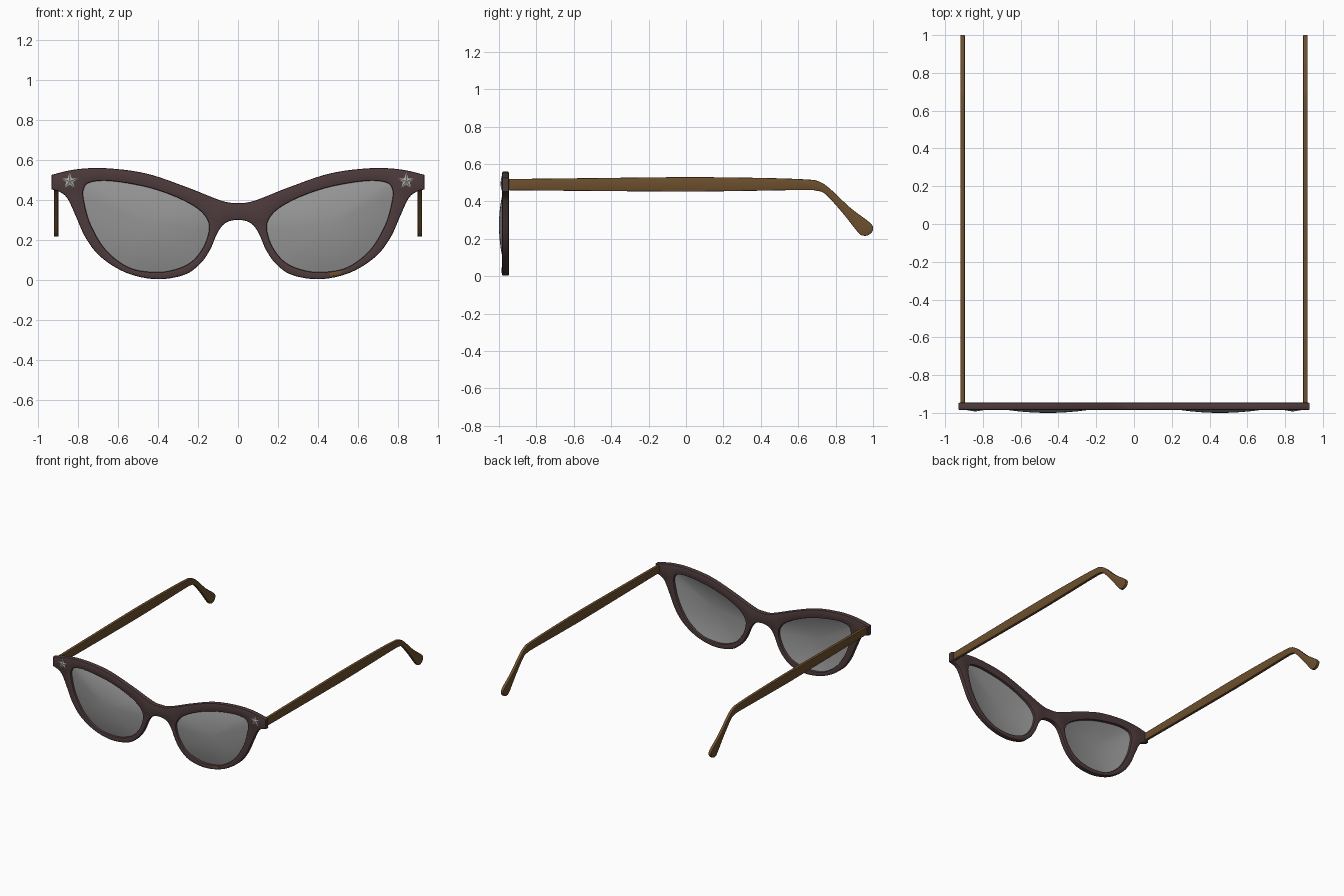
import bpy, bmesh, math
from mathutils import Vector

if "Cube" in bpy.data.objects:
    bpy.data.objects.remove(bpy.data.objects["Cube"])


def material(name, rgb, alpha=1.0):
    m = bpy.data.materials.new(name)
    m.diffuse_color = (*rgb, alpha)
    m.use_nodes = True
    m.node_tree.nodes["Principled BSDF"].inputs["Base Color"].default_value = m.diffuse_color
    return m


FRAME = material("plum brown", (0.075, 0.043, 0.045))
TEMPLE = material("warm brown", (0.15, 0.078, 0.027))
LENS = material("grey lens", (0.30, 0.30, 0.30), 0.85)
SILVER = material("silver", (0.42, 0.42, 0.40))


def smooth_loop(pts, n=6):
    """Closed Catmull-Rom loop; a repeated point makes a sharp corner."""
    out, k = [], len(pts)
    for i in range(k):
        a, b, c, d = (Vector(pts[(i + j) % k]) for j in (-1, 0, 1, 2))
        if (b - c).length < 1e-6:
            continue
        for s in range(n):
            t = s / n
            out.append(0.5 * (2 * b + (c - a) * t + (2 * a - 5 * b + 4 * c - d) * t * t
                              + (3 * b - a - 3 * c + d) * t ** 3))
    return out


def inset(loop, dist):
    """Move a loop inward (positive) or outward (negative)."""
    k = len(loop)
    area = sum(loop[i - 1].x * loop[i].y - loop[i].x * loop[i - 1].y for i in range(k))
    sign = 1 if area > 0 else -1
    res = []
    for i in range(k):
        t = (loop[(i + 1) % k] - loop[i]).normalized() + (loop[i] - loop[i - 1]).normalized()
        t.normalize()
        res.append(loop[i] + Vector((-t.y, t.x)) * dist * sign)
    return res


def finish(bm, name, mat, angle=35):
    bmesh.ops.recalc_face_normals(bm, faces=bm.faces)
    me = bpy.data.meshes.new(name)
    bm.to_mesh(me)
    bm.free()
    ob = bpy.data.objects.new(name, me)
    bpy.context.collection.objects.link(ob)
    me.materials.append(mat)
    bpy.ops.object.select_all(action='DESELECT')
    ob.select_set(True)
    bpy.context.view_layer.objects.active = ob
    bpy.ops.object.shade_smooth_by_angle(angle=math.radians(angle))
    return ob


def plate(name, outer, holes, d0, d1, bevel, place, mat):
    """Bevelled plate with holes between depths d0 and d1."""
    bm = bmesh.new()
    caps = ([], [])
    for loop, way in [(outer, 1)] + [(h, -1) for h in holes]:
        small = inset(loop, bevel * way)
        mid = inset(loop, bevel * 0.3 * way)
        b = bevel
        rings = [[bm.verts.new(place(p, d)) for p in l] for l, d in
                 ((small, d0), (mid, d0 + b * .3), (loop, d0 + b),
                  (loop, d1 - b), (mid, d1 - b * .3), (small, d1))]
        k = len(loop)
        for r, q in zip(rings, rings[1:]):
            for i in range(k):
                bm.faces.new((r[i - 1], r[i], q[i], q[i - 1]))
        for cap, ring in zip(caps, (rings[0], rings[-1])):
            cap += [bm.edges.get((ring[i - 1], ring[i])) for i in range(k)]
    for cap in caps:
        bmesh.ops.triangle_fill(bm, edges=cap, use_beauty=True)
    return finish(bm, name, mat)


def front(p, d):
    return (p.x, d, p.y)


# Cat-eye frame: half outline from bridge top round to bridge underside
half = [(0, .385), (.08, .395), (.26, .465), (.46, .532), (.66, .558), (.81, .552),
        (.93, .525), (.93, .525), (.93, .452), (.93, .452), (.885, .437), (.85, .405),
        (.81, .32), (.76, .21), (.685, .115), (.56, .037), (.41, .004), (.27, .025),
        (.19, .08), (.14, .15), (.10, .24), (.06, .286), (0, .30)]
outline = smooth_loop(half + [(-x, z) for x, z in half[-2:0:-1]])
opening = smooth_loop([(.77, .455), (.735, .488), (.635, .494), (.46, .465), (.31, .415),
                       (.20, .355), (.15, .295), (.147, .235), (.178, .155), (.24, .085),
                       (.335, .047), (.435, .04), (.55, .065), (.66, .15), (.735, .275),
                       (.768, .39)])
openings = {s: [Vector((p.x * s, p.y)) for p in opening] for s in (1, -1)}
plate("frame_front", outline, list(openings.values()), -.984, -.946, .007, front, FRAME)

# Temple side profile in y, z
temple = smooth_loop([(-.95, .52), (-.95, .52), (-.5, .525), (0, .53), (.4, .526), (.64, .518),
                      (.71, .507), (.77, .468), (.88, .365), (.985, .285), (1.0, .25),
                      (.98, .223), (.95, .217), (.92, .235), (.84, .335), (.75, .435),
                      (.70, .457), (.62, .461), (.3, .456), (0, .453), (-.5, .456),
                      (-.95, .46), (-.95, .46)])

for s, side in ((1, "right"), (-1, "left")):
    plate("temple_" + side, temple, [], .896, .919, .004,
          lambda p, d: (d * s, p.x, p.y), TEMPLE)

    # Lens: shallow dome fitted to the opening
    bm = bmesh.new()
    loop = openings[s]
    c = Vector((.455 * s, .275))
    tip = bm.verts.new(front(c, -1.0))
    prev = None
    for j in range(1, 9):
        t = j / 8
        ring = [bm.verts.new(front(c + (p - c) * t * 1.005, -1.0 + .034 * t * t)) for p in loop]
        for i in range(len(ring)):
            if prev:
                bm.faces.new((prev[i - 1], prev[i], ring[i], ring[i - 1]))
            else:
                bm.faces.new((tip, ring[i], ring[i - 1]))
        prev = ring
    finish(bm, "lens_" + side, LENS)

    # Faceted star stud
    bm = bmesh.new()
    c = Vector((.84 * s, .493))
    tip = bm.verts.new(front(c, -.993))
    pts = []
    for i in range(10):
        r, a = (.043 if i % 2 == 0 else .018), math.pi / 2 + i * math.pi / 5
        pts.append(c + Vector((math.cos(a), math.sin(a))) * r)
    rim = [bm.verts.new(front(p, -.986)) for p in pts]
    base = [bm.verts.new(front(p, -.982)) for p in pts]
    for i in range(10):
        bm.faces.new((tip, rim[i - 1], rim[i]))
        bm.faces.new((rim[i - 1], rim[i], base[i], base[i - 1]))
    bm.faces.new(base)
    finish(bm, "star_stud_" + side, SILVER, 5)

# Small brown patch on the lower rim
patch = [Vector(p) for p in ((.46, .018), (.505, .026), (.525, .042), (.50, .046), (.46, .036))]
plate("rim_patch", patch, [], -.9855, -.981, .001, front, TEMPLE)
